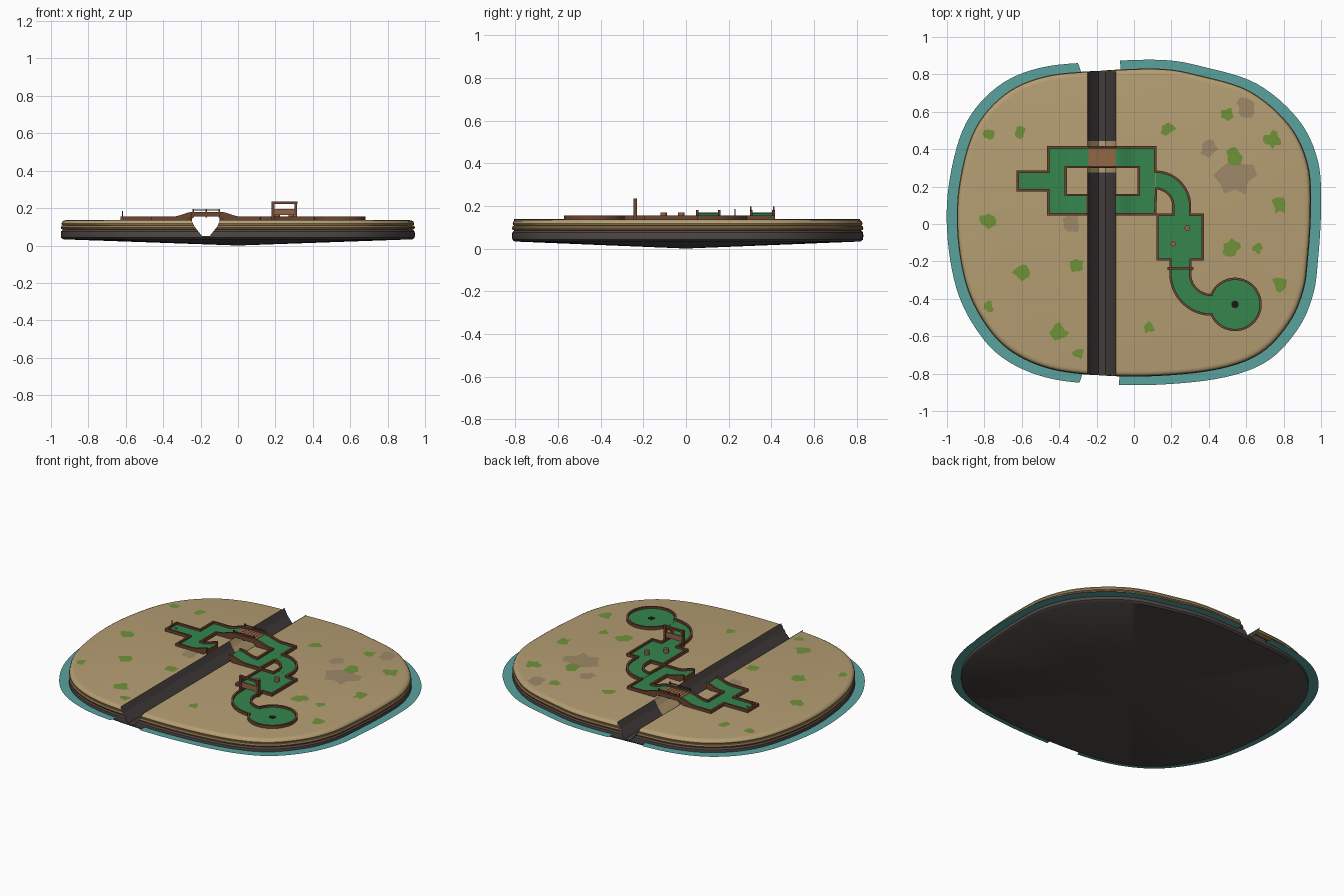
import bpy, bmesh, math, random
from mathutils import Vector

if "Cube" in bpy.data.objects:
    bpy.data.objects.remove(bpy.data.objects["Cube"])
random.seed(4)

def mat(name, r, g, b):
    m = bpy.data.materials.new(name)
    m.diffuse_color = (r, g, b, 1)
    m.use_nodes = True
    m.node_tree.nodes["Principled BSDF"].inputs["Base Color"].default_value = m.diffuse_color
    return m

SAND = mat("sand", .46, .34, .17)
EARTH = mat("earth", .30, .17, .07)
ROCK = mat("rock", .075, .065, .06)
TRENCH = mat("trench", .055, .048, .045)
WATER = mat("water", .10, .36, .34)
FELT = mat("felt", .035, .24, .075)
WOOD = mat("wood", .15, .06, .03)
PLANK = mat("plank", .30, .13, .06)
GRASS = mat("grass", .16, .29, .04)
STAIN = mat("stain", .34, .25, .14)
BLACK = mat("black", .01, .01, .01)

def make(name, verts, faces, m, smooth=None, closed=True):
    me = bpy.data.meshes.new(name)
    me.from_pydata([tuple(v) for v in verts], [], faces)
    bm = bmesh.new()
    bm.from_mesh(me)
    if closed:
        bmesh.ops.recalc_face_normals(bm, faces=bm.faces)
    bm.to_mesh(me)
    bm.free()
    ob = bpy.data.objects.new(name, me)
    bpy.context.collection.objects.link(ob)
    if m:
        me.materials.append(m)
    if smooth:
        activate(ob)
        bpy.ops.object.shade_smooth_by_angle(angle=math.radians(smooth))
    return ob

def activate(ob):
    bpy.ops.object.select_all(action='DESELECT')
    ob.select_set(True)
    bpy.context.view_layer.objects.active = ob

def box(name, x0, x1, y0, y1, z0, z1, m):
    v = [(x, y, z) for z in (z0, z1) for x, y in ((x0, y0), (x1, y0), (x1, y1), (x0, y1))]
    return make(name, v, [(3, 2, 1, 0), (4, 5, 6, 7)] + [(i, (i+1) % 4, (i+1) % 4+4, i+4) for i in range(4)], m)

def cyl(name, x, y, r, z0, z1, m, n=12):
    v = [(x+r*math.cos(2*math.pi*i/n), y+r*math.sin(2*math.pi*i/n), z) for z in (z0, z1) for i in range(n)]
    f = [tuple(range(n))[::-1], tuple(range(n, 2*n))]
    return make(name, v, f + [(i, (i+1) % n, (i+1) % n+n, i+n) for i in range(n)], m, 40)

# island outline, smoothed through a few points
KEY = [(-.18, .82), (.14, .83), (.35, .795), (.62, .71), (.83, .53), (.93, .32), (.946, .08), (.93, -.19),
       (.905, -.36), (.83, -.53), (.68, -.69), (.46, -.775), (.14, -.812), (-.18, -.81), (-.45, -.775),
       (-.66, -.68), (-.80, -.53), (-.90, -.32), (-.946, -.03), (-.93, .24), (-.85, .51), (-.69, .695), (-.475, .79)]
K = [Vector(p) for p in KEY]
OUT = []
for i in range(len(K)):
    a, b, c, d = (K[(i+j-1) % len(K)] for j in range(4))
    for s in range(6):
        t = s/6
        OUT.append(.5*(2*b + (c-a)*t + (2*a-5*b+4*c-d)*t*t + (3*b-a-3*c+d)*t**3))
N = len(OUT)

def slab(name, rings, m, tip=None):
    v = [(p.x*s, p.y*s, z) for s, z in rings for p in OUT]
    f = [(k*N+i, k*N+(i+1) % N, (k+1)*N+(i+1) % N, (k+1)*N+i) for k in range(len(rings)-1) for i in range(N)]
    f.append(tuple(range((len(rings)-1)*N, len(rings)*N)))
    if tip is None:
        f.append(tuple(range(N))[::-1])
    else:
        v.append((0, 0, tip))
        f += [((i+1) % N, i, len(v)-1) for i in range(N)]
    return make(name, v, f, m, 35)

layers = [
    slab("rock_base", [(.985, .033), (.998, .042), (1, .06), (.998, .076), (.985, .086)], ROCK, 0),
    slab("earth_layer", [(.98, .084), (.997, .088), (1, .096), (.995, .106), (.985, .109)], EARTH),
    slab("sand_top", [(.98, .107), (.993, .110), (.996, .118), (.99, .129), (.98, .134), (.965, .136)], SAND)]

# canyon cut through all layers
def canyon(name, prof, y0, y1, m, solid=False):
    n = len(prof)
    v = [(-.172+x, y, z) for y in (y0, y1) for x, z in prof]
    f = [(i, i+1, n+i+1, n+i) for i in range(n-1)]
    if solid:
        f += [(n-1, 0, n, 2*n-1), tuple(range(n)), tuple(range(n, 2*n))]
    return make(name, v, f, m, closed=solid)

cutter = canyon("canyon_cutter", [(-.08, .2), (-.077, .136), (-.06, .10), (-.02, .05), (.02, .05), (.06, .10), (.077, .136), (.08, .2)], -1, 1, None, True)
for ob in layers:
    activate(ob)
    md = ob.modifiers.new("cut", 'BOOLEAN')
    md.operation, md.object, md.solver = 'DIFFERENCE', cutter, 'EXACT'
    bpy.ops.object.modifier_apply(modifier="cut")
bpy.data.objects.remove(cutter)
LINE = [(-.077, .138), (-.058, .101), (-.019, .052), (.019, .052), (.058, .101), (.077, .138)]
for nm, y0, y1, m in (("canyon_front", -.805, .275, TRENCH), ("canyon_middle", .275, .445, SAND), ("canyon_back", .445, .815, TRENCH)):
    canyon(nm, LINE, y0, y1, m)

# water ring, broken at the canyon
v = [(p.x*s, p.y*s, .06) for s in (.99, 1.057) for p in OUT]
make("water_ring", v, [(i, N+i, N+(i+1) % N, (i+1) % N) for i in range(N)
     if not -.28 < (OUT[i].x+OUT[(i+1) % N].x)/2 < -.08], WATER, closed=False)

# grass and bare patches
def patch(name, x, y, r, m, z):
    pts = [(x, y, z)]
    for i in range(12):
        a, q = i*math.pi/6, r*random.uniform(.6, 1.15)
        pts.append((x+q*math.cos(a), y+q*math.sin(a), z))
    make(name, pts, [(0, i+1, (i+1) % 12+1) for i in range(12)], m, closed=False)

for x, y in [(-.77, .48), (-.61, .49), (-.78, .02), (-.6, -.26), (-.31, -.22), (-.78, -.44), (-.4, -.58), (-.3, -.69),
             (.08, -.55), (.18, .51), (.5, .59), (.54, .36), (.74, .45), (.78, .1), (.52, -.13), (.66, -.13), (.78, -.32)]:
    patch("grass_patch", x, y, random.uniform(.03, .055), GRASS, .1375)
for x, y, r in [(.54, .26, .11), (.6, .62, .06), (-.33, .0, .05), (.4, .4, .05)]:
    patch("bare_patch", x, y, r, STAIN, .137)

# course height: ramps rise on both sides of the canyon
def h(x, y):
    if y < .04 or x > .03:
        return .142
    t = max(0, min(1, (x+.35)/.11, (.015-x)/.11))
    return .142 + .026*t*t*(3-2*t)

def arc(cx, cy, r, a0, a1, n=14):
    return [(cx+r*math.cos(math.radians(a0+(a1-a0)*i/n)), cy+r*math.sin(math.radians(a0+(a1-a0)*i/n))) for i in range(n+1)]

def wall(name, pts, w=.006):
    P = [Vector(pts[0])]
    for q in pts[1:]:
        q, p = Vector(q), P[-1]
        n = max(1, int((q-p).length/.025))
        P += [p.lerp(q, (i+1)/n) for i in range(n)]
    v = []
    for i, p in enumerate(P):
        d0 = (p-P[max(i-1, 0)]).normalized()
        d1 = (P[min(i+1, len(P)-1)]-p).normalized()
        d0, d1 = (d0 if i else d1), (d1 if i < len(P)-1 else d0)
        t = (d0+d1).normalized()
        o = Vector((-t.y, t.x))*w/max(.6, t.dot(d0))
        z = h(p.x, p.y)
        zb = z-.014 if -.26 < p.x < -.085 and p.y > .04 else .13
        v += [(p.x-o.x, p.y-o.y, zb), (p.x+o.x, p.y+o.y, zb), (p.x+o.x, p.y+o.y, z+.012), (p.x-o.x, p.y-o.y, z+.012)]
    f = [(4*i+j, 4*i+(j+1) % 4, 4*i+4+(j+1) % 4, 4*i+4+j) for i in range(len(P)-1) for j in range(4)]
    make(name, v, f + [(0, 1, 2, 3), tuple(len(v)-k for k in (1, 2, 3, 4))], WOOD)

DISK = (.54, -.43)
wall("outer_border", [(-.25, .052), (-.458, .052), (-.458, .18), (-.622, .18), (-.622, .28), (-.458, .28), (-.458, .41),
     (.113, .41), (.113, .28)] + arc(.115, .095, .185, 88, 0) + [(.3, .05), (.367, .05), (.367, -.19), (.302, -.19)]
     + arc(.415, -.265, .115, 180, 270) + arc(*DISK, .137, 156, -156, 40) + arc(.415, -.265, .22, 270, 180)
     + [(.195, -.19), (.125, -.19), (.125, .05), (.21, .05)] + arc(.115, .095, .095, 0, 88) + [(.113, .052), (-.095, .052)])
wall("inner_border", [(-.25, .155), (-.365, .155), (-.365, .305), (.025, .305), (.025, .155), (-.095, .155)])

# felt pieces
def strip(name, A, B, m=FELT, dz=0):
    n = len(A)
    v = [(x, y, h(x, y)+dz) for x, y in A+B]
    make(name, v, [(i, i+1, n+i+1, n+i) for i in range(n-1)], m, closed=False)

def felt(name, x0, x1, y0, y1):
    n = max(1, int((x1-x0)/.02))
    xs = [x0+(x1-x0)*i/n for i in range(n+1)]
    strip(name, [(x, y0) for x in xs], [(x, y1) for x in xs])

for nm, *r in [("tee_felt", -.622, -.458, .18, .28), ("left_felt", -.458, -.365, .052, .41), ("upper_felt", -.365, .025, .305, .41),
               ("right_felt", .025, .113, .052, .41), ("lower_left_felt", -.365, -.25, .052, .155),
               ("lower_right_felt", -.095, .025, .052, .155), ("bend_end_felt", .21, .3, .05, .095),
               ("court_felt", .125, .367, -.19, .05), ("gate_felt", .195, .302, -.265, -.19)]:
    felt(nm, *r)
strip("upper_bend_felt", arc(.115, .095, .185, 0, 90)[::-1], arc(.115, .095, .095, 0, 90)[::-1], dz=.0003)
strip("lower_bend_felt", arc(.415, -.265, .22, 180, 270), arc(.415, -.265, .115, 180, 270))
cyl("green_disk", *DISK, .137, .13, .1425, FELT, 40)
cyl("hole", *DISK, .02, .14, .1435, BLACK, 20)

# bridge planks, ramp ends and railings
for i in range(7):
    x = -.242+i*.0205
    box("bridge_plank", x, x+.019, .308, .408, .158, .170, PLANK)
for x in (-.25, -.095):
    box("ramp_end", x-.003, x+.003, .052, .155, .13, .1675, WOOD)
for y in (.303, .411):
    for x in (-.24, -.17, -.10):
        box("rail_post", x-.004, x+.004, y-.004, y+.004, .15, .196, WOOD)
    box("hand_rail", -.242, -.098, y-.002, y+.002, .187, .192, WOOD)

# gate over the lane
for x in (.187, .308):
    box("gate_post", x-.007, x+.007, -.245, -.229, .13, .235, WOOD)
box("gate_beam", .178, .317, -.244, -.23, .222, .234, WOOD)
box("gate_panel", .19, .305, -.241, -.233, .162, .196, PLANK)

# bumpers and tee marker
for x, y in ((.285, -.022), (.21, -.105)):
    cyl("bumper_post", x, y, .015, .14, .168, PLANK)
cyl("tee_spot", -.59, .23, .007, .14, .146, PLANK)
cyl("tee_pole", -.617, .23, .003, .14, .185, WOOD, 8)
